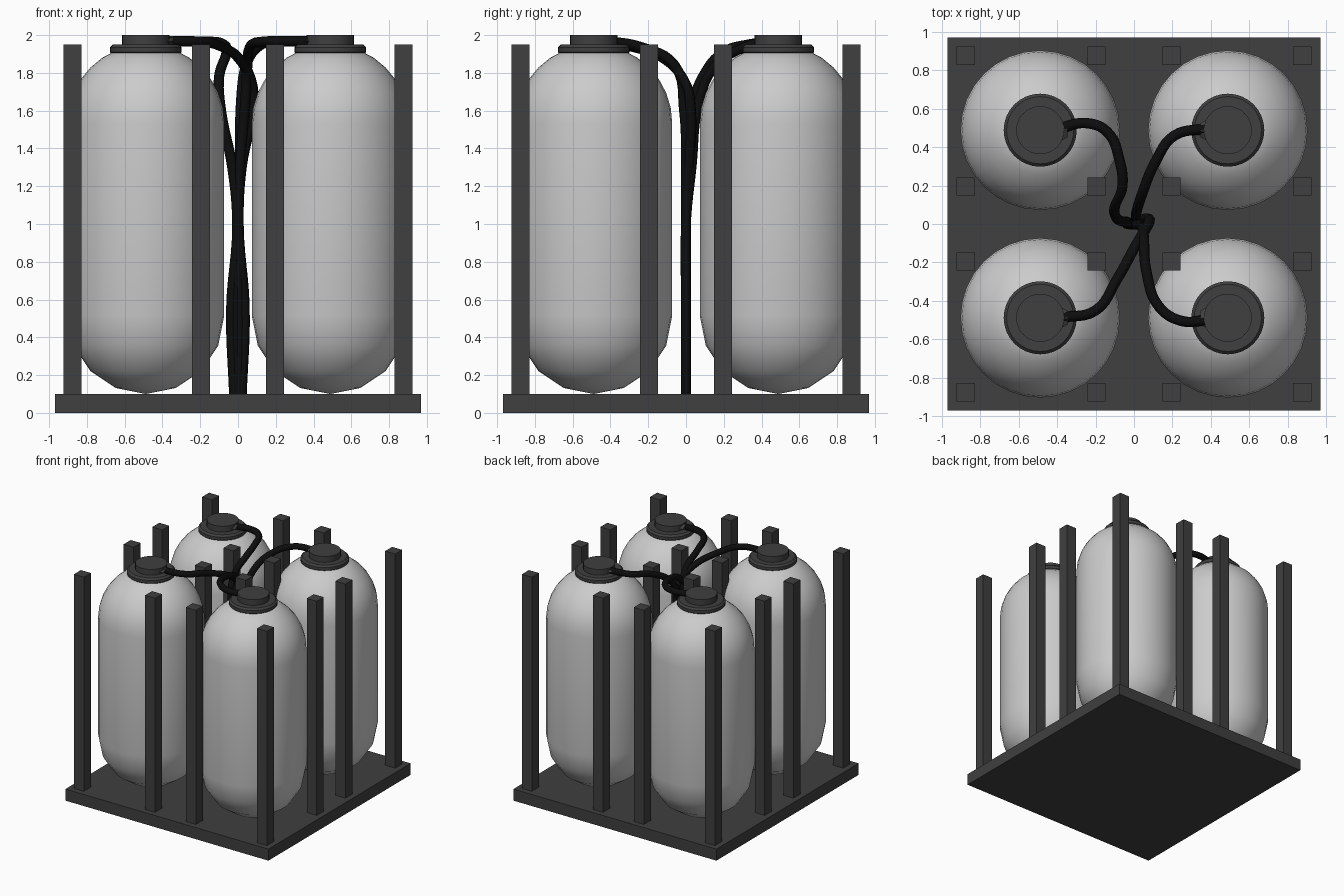
import bpy, bmesh, math
from mathutils import Vector

if "Cube" in bpy.data.objects:
    bpy.data.objects.remove(bpy.data.objects["Cube"])


def material(name, v):
    m = bpy.data.materials.new(name)
    m.diffuse_color = (v, v, v, 1)
    m.use_nodes = True
    m.node_tree.nodes["Principled BSDF"].inputs["Base Color"].default_value = m.diffuse_color
    return m


dark = material("dark_metal", 0.05)
black = material("black_rubber", 0.004)


def finish(name, bm, mat=None, smooth=False):
    bmesh.ops.recalc_face_normals(bm, faces=bm.faces)
    me = bpy.data.meshes.new(name)
    bm.to_mesh(me)
    bm.free()
    ob = bpy.data.objects.new(name, me)
    bpy.context.collection.objects.link(ob)
    if mat:
        me.materials.append(mat)
    if smooth:
        bpy.ops.object.select_all(action='DESELECT')
        ob.select_set(True)
        bpy.context.view_layer.objects.active = ob
        bpy.ops.object.shade_smooth_by_angle(angle=math.radians(35))
    return ob


def box(name, x, y, z0, z1, size, mat):
    bm = bmesh.new()
    bmesh.ops.create_cube(bm, size=1)
    bmesh.ops.scale(bm, vec=(size, size, z1 - z0), verts=bm.verts)
    bmesh.ops.translate(bm, vec=(x, y, (z0 + z1) / 2), verts=bm.verts)
    return finish(name, bm, mat)


def lathe(name, profile, x, y, mat=None, sides=32):
    """Spin a list of (radius, z) points around a vertical axis at x, y."""
    bm = bmesh.new()
    vs = [bm.verts.new((r, 0, z)) for r, z in profile]
    es = [bm.edges.new(p) for p in zip(vs, vs[1:])]
    bmesh.ops.spin(bm, geom=vs + es, cent=(0, 0, 0), axis=(0, 0, 1),
                   angle=2 * math.pi, steps=sides)
    bmesh.ops.remove_doubles(bm, verts=bm.verts, dist=1e-4)
    bmesh.ops.translate(bm, vec=(x, y, 0), verts=bm.verts)
    return finish(name, bm, mat, True)


# base plate
box("base_plate", 0, 0, 0, 0.1, 1.94, dark)

# upright posts, four around each tank
for x in (-0.875, -0.195, 0.195, 0.875):
    for y in (-0.875, -0.195, 0.195, 0.875):
        box("post", x, y, 0.1, 1.95, 0.095, dark)

# tank profile: coarse lower dome, finer upper dome
R = 0.415
tank = [(R * math.sin(math.radians(a)), 0.515 - R * math.cos(math.radians(a)))
        for a in (0, 22.5, 45, 67.5, 90)]
tank += [(R * math.cos(math.radians(a)), 1.535 + R * math.sin(math.radians(a)))
         for a in (0, 11.25, 22.5, 33.75, 45, 56.25, 67.5)]
tank += [(0, 1.92)]
cap = [(0, 1.9), (0.18, 1.9), (0.19, 1.91), (0.19, 1.935), (0.175, 1.95),
       (0.125, 1.95), (0.125, 2.0), (0, 2.0)]

for sx in (-1, 1):
    for sy in (-1, 1):
        lathe("tank", tank, sx * 0.488, sy * 0.488)
        lathe("tank_cap", cap, sx * 0.488, sy * 0.488, dark)
        # tapered hose neck facing the middle
        bm = bmesh.new()
        bmesh.ops.create_cone(bm, cap_ends=True, segments=4, radius1=0.1,
                              radius2=0.045, depth=0.08)
        for v in bm.verts:
            p = v.co.copy()
            v.co = (sx * (0.385 - p.z), sy * 0.488 + p.y * 0.8,
                    1.968 + max(-0.026, min(0.026, p.x)))
        finish("hose_neck", bm, dark)

# hoses from each neck to the centre and down to the base
hoses = {
    "hose_back_left": [(-0.38, 0.5, 1.967), (-0.25, 0.525, 1.967), (-0.14, 0.48, 1.965),
                       (-0.075, 0.33, 1.95), (-0.06, 0.2, 1.91), (-0.1, 0.09, 1.78),
                       (-0.09, 0.03, 1.6), (-0.03, 0.01, 1.3)],
    "hose_back_right": [(0.38, 0.497, 1.967), (0.21, 0.46, 1.965), (0.11, 0.32, 1.94),
                        (0.04, 0.15, 1.83), (0.015, 0.07, 1.65), (0.01, 0.03, 1.3)],
    "hose_front_left": [(-0.38, -0.487, 1.967), (-0.2, -0.45, 1.965), (-0.09, -0.29, 1.94),
                        (0.01, -0.11, 1.87), (0.075, 0.0, 1.74), (0.08, 0.025, 1.62),
                        (0.02, 0.015, 1.3)],
    "hose_front_right": [(0.38, -0.5, 1.967), (0.25, -0.505, 1.967), (0.13, -0.43, 1.965),
                         (0.065, -0.25, 1.94), (0.05, -0.06, 1.84), (0.035, -0.01, 1.6),
                         (0.01, 0.0, 1.3)],
}
for (name, pts), side in zip(hoses.items(), (-1, 0.3, 1, -0.3)):
    pts = pts + [(side * 0.004, 0, 1.0), (side * 0.036, 0, 0.55), (side * 0.02, 0, 0.09)]
    cu = bpy.data.curves.new(name, 'CURVE')
    cu.dimensions = '3D'
    cu.bevel_depth = 0.027
    cu.bevel_resolution = 2
    cu.resolution_u = 6
    cu.use_fill_caps = True
    sp = cu.splines.new('BEZIER')
    sp.bezier_points.add(len(pts) - 1)
    for bp, p in zip(sp.bezier_points, pts):
        bp.co = Vector(p)
        bp.handle_left_type = bp.handle_right_type = 'AUTO'
    cu.materials.append(black)
    ob = bpy.data.objects.new(name, cu)
    bpy.context.collection.objects.link(ob)
    bpy.ops.object.select_all(action='DESELECT')
    ob.select_set(True)
    bpy.context.view_layer.objects.active = ob
    bpy.ops.object.convert(target='MESH')
    bpy.ops.object.shade_smooth_by_angle(angle=math.radians(50))
